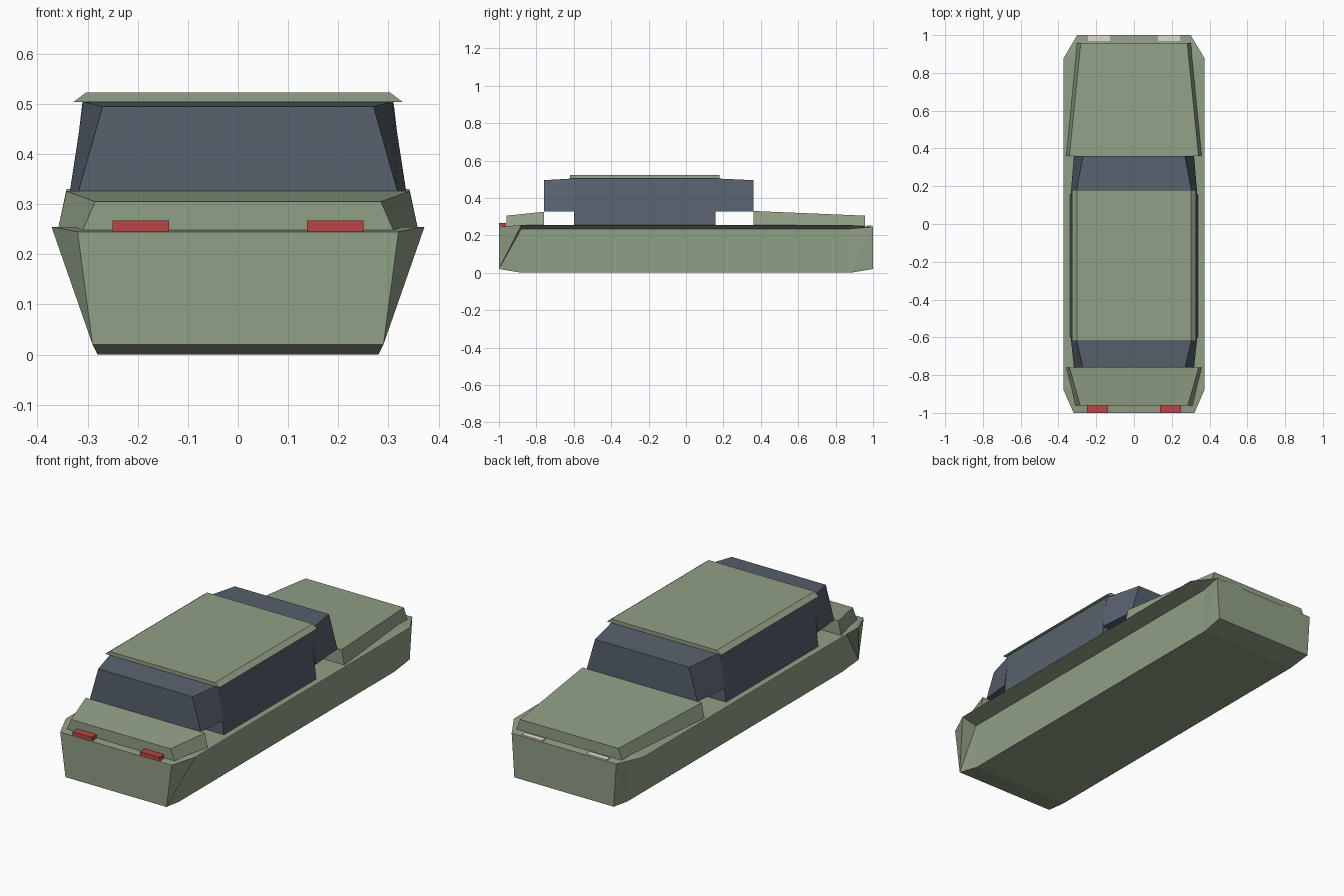
import bpy, bmesh

if "Cube" in bpy.data.objects:
    bpy.data.objects.remove(bpy.data.objects["Cube"])


def material(name, rgb):
    m = bpy.data.materials.new(name)
    m.diffuse_color = (*rgb, 1)
    m.use_nodes = True
    m.node_tree.nodes["Principled BSDF"].inputs["Base Color"].default_value = m.diffuse_color
    return m


GREEN = material("green_paint", (0.28, 0.35, 0.24))
GLASS = material("dark_glass", (0.095, 0.12, 0.155))
RED = material("red_lens", (0.5, 0.06, 0.06))
WHITE = material("white_lens", (0.75, 0.72, 0.65))


def finish(bm, name, mat):
    bmesh.ops.recalc_face_normals(bm, faces=bm.faces)
    me = bpy.data.meshes.new(name)
    bm.to_mesh(me)
    bm.free()
    ob = bpy.data.objects.new(name, me)
    me.materials.append(mat)
    bpy.context.collection.objects.link(ob)
    return ob


def loft(name, mat, sections, cx=0):
    """Closed skin through trapezoids (y, z_low, half_low, z_top, half_top)."""
    bm = bmesh.new()
    rings = [[bm.verts.new(p) for p in ((cx - a, y, z0), (cx + a, y, z0),
                                        (cx + b, y, z1), (cx - b, y, z1))]
             for y, z0, a, z1, b in sections]
    bm.faces.new(rings[0])
    bm.faces.new(rings[-1])
    for r, s in zip(rings, rings[1:]):
        for i in range(4):
            j = (i + 1) % 4
            bm.faces.new((r[i], r[j], s[j], s[i]))
    return finish(bm, name, mat)


# Lower body: upright tub with an overhanging lip and pulled-in corners
bm = bmesh.new()
V = {}
for e, low, up in ((-1, 0.29, 0.32), (1, 0.285, 0.30)):
    for s in (-1, 1):
        pts = dict(A=(0.28, 0.88, 0), B=(low, 1, 0.02), C=(up, 1, 0.245),
                   D=(0.372, 0.88, 0.255), E=(0.285, 0.88, 0.235))
        for k, (x, y, z) in pts.items():
            V[k, e, s] = bm.verts.new((s * x, e * y, z))
for e, tris in ((-1, ("BCD", "BDE", "BEA")), (1, ("ABC", "ACE", "CDE"))):
    for s in (-1, 1):
        for t in tris:
            bm.faces.new([V[k, e, s] for k in t])
    for a, b in ("AB", "BC", "CD"):
        bm.faces.new((V[a, e, -1], V[a, e, 1], V[b, e, 1], V[b, e, -1]))
for s in (-1, 1):
    for a, b in ("AE", "ED"):
        bm.faces.new((V[a, -1, s], V[a, 1, s], V[b, 1, s], V[b, -1, s]))
for k in "AD":
    bm.faces.new((V[k, -1, -1], V[k, 1, -1], V[k, 1, 1], V[k, -1, 1]))
finish(bm, "lower_body", GREEN)

# Raised panels at both ends
loft("front_panel", GREEN, [(-0.96, 0.248, 0.31, 0.305, 0.285),
                            (-0.76, 0.255, 0.358, 0.326, 0.342)])
loft("rear_panel", GREEN, [(0.36, 0.255, 0.358, 0.33, 0.342),
                           (0.957, 0.248, 0.302, 0.305, 0.282)])

# Cabin: side windows and the two end windows hanging over the gaps
loft("side_windows", GLASS, [(-0.60, 0.25, 0.34, 0.505, 0.31),
                             (0.157, 0.25, 0.34, 0.505, 0.31)])
loft("front_window", GLASS, [(-0.76, 0.326, 0.318, 0.495, 0.27),
                             (-0.60, 0.326, 0.335, 0.504, 0.308)])
loft("rear_window", GLASS, [(0.157, 0.328, 0.335, 0.504, 0.308),
                            (0.36, 0.328, 0.318, 0.495, 0.27)])
loft("roof", GREEN, [(-0.62, 0.504, 0.328, 0.523, 0.303),
                     (0.18, 0.504, 0.328, 0.523, 0.303)])

# Lamps
for side, s in (("left", -1), ("right", 1)):
    loft("red_lamp_" + side, RED, [(-1.0, 0.246, 0.056, 0.267, 0.056),
                                   (-0.962, 0.246, 0.056, 0.267, 0.056)], s * 0.194)
    loft("white_lamp_" + side, WHITE, [(0.968, 0.236, 0.058, 0.252, 0.058),
                                       (0.998, 0.236, 0.058, 0.252, 0.058)], s * 0.185)
